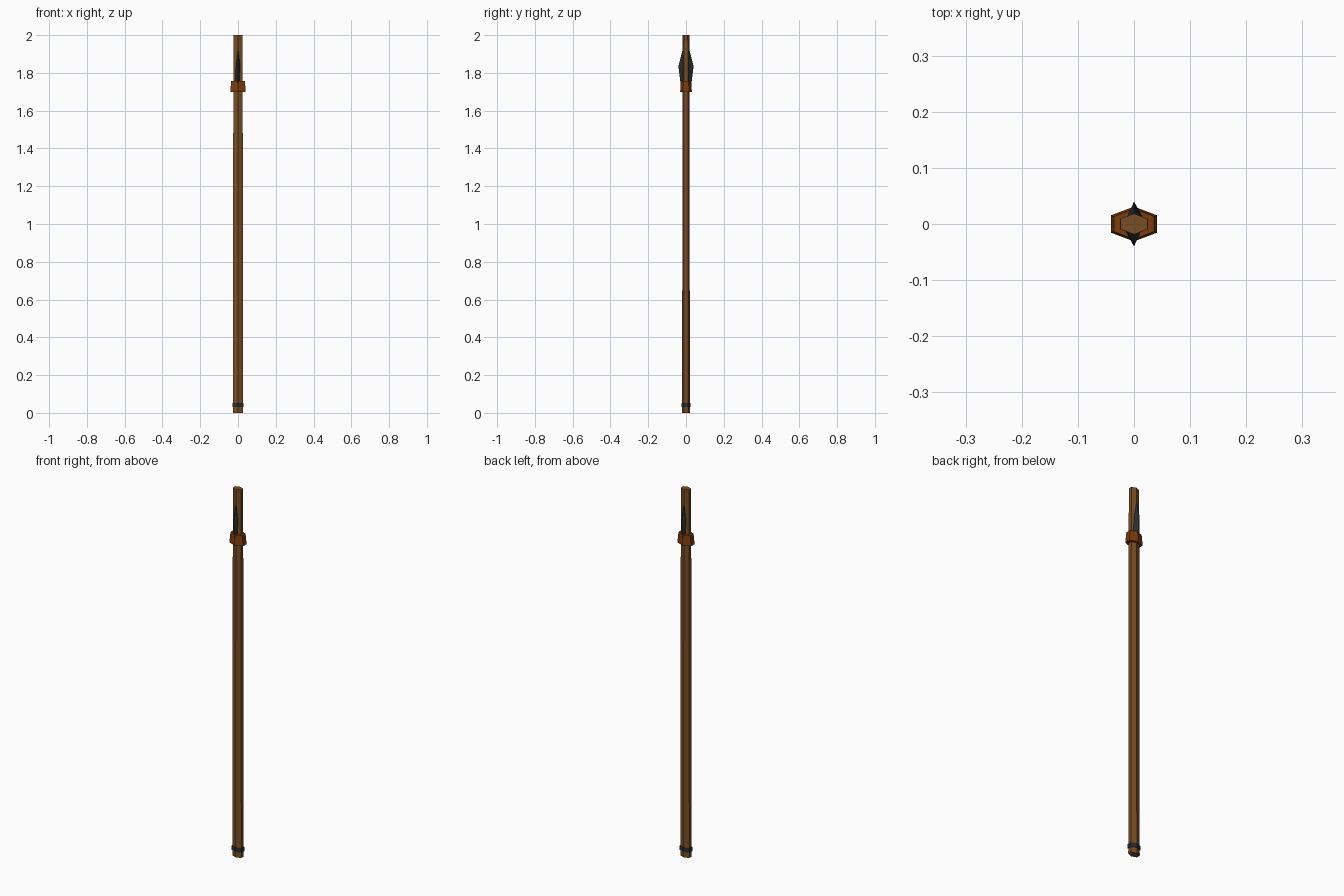
import bpy, math

if "Cube" in bpy.data.objects:
    bpy.data.objects.remove(bpy.data.objects["Cube"])


def material(name, rgb):
    m = bpy.data.materials.new(name)
    m.diffuse_color = (*rgb, 1)
    m.use_nodes = True
    m.node_tree.nodes["Principled BSDF"].inputs["Base Color"].default_value = m.diffuse_color
    return m


wood = material("brown wood", (0.19, 0.075, 0.018))
leather = material("orange leather", (0.2, 0.045, 0.004))
iron = material("dark iron", (0.022, 0.026, 0.03))


def loft(name, sides, rings, mat):
    """Stack of flat polygon rings (z, half x, half y), capped at both ends."""
    verts, faces = [], []
    # the hexagon has a corner on y, so its flats set the half width in x
    kx = 1 / math.cos(math.pi / 6) if sides == 6 else 1
    for z, rx, ry in rings:
        for i in range(sides):
            a = math.pi / 2 + 2 * math.pi * i / sides
            verts.append((rx * kx * math.cos(a), ry * math.sin(a), z))
    for r in range(len(rings) - 1):
        for i in range(sides):
            j = (i + 1) % sides
            b, t = r * sides, (r + 1) * sides
            faces.append((b + i, b + j, t + j, t + i))
    top = (len(rings) - 1) * sides
    faces.append(tuple(reversed(range(sides))))
    faces.append(tuple(range(top, top + sides)))
    me = bpy.data.meshes.new(name)
    me.from_pydata(verts, [], faces)
    me.materials.append(mat)
    ob = bpy.data.objects.new(name, me)
    bpy.context.collection.objects.link(ob)
    return ob


# Flattened hexagonal shaft, slightly tapered
loft("shaft", 6, [(0, 0.027, 0.0205), (2.0, 0.0245, 0.0185)], wood)

# Flared collar below the blade
loft("collar", 6, [(1.70, 0.041, 0.031), (1.757, 0.036, 0.027)], leather)

# Diamond-section blade that emerges front and back of the shaft
loft("blade", 4, [(1.72, 0.022, 0.026), (1.835, 0.018, 0.04),
                  (1.985, 0.002, 0.003)], iron)

# Dark band near the foot
loft("foot_band", 6, [(0.03, 0.030, 0.023), (0.053, 0.030, 0.023)], iron)
